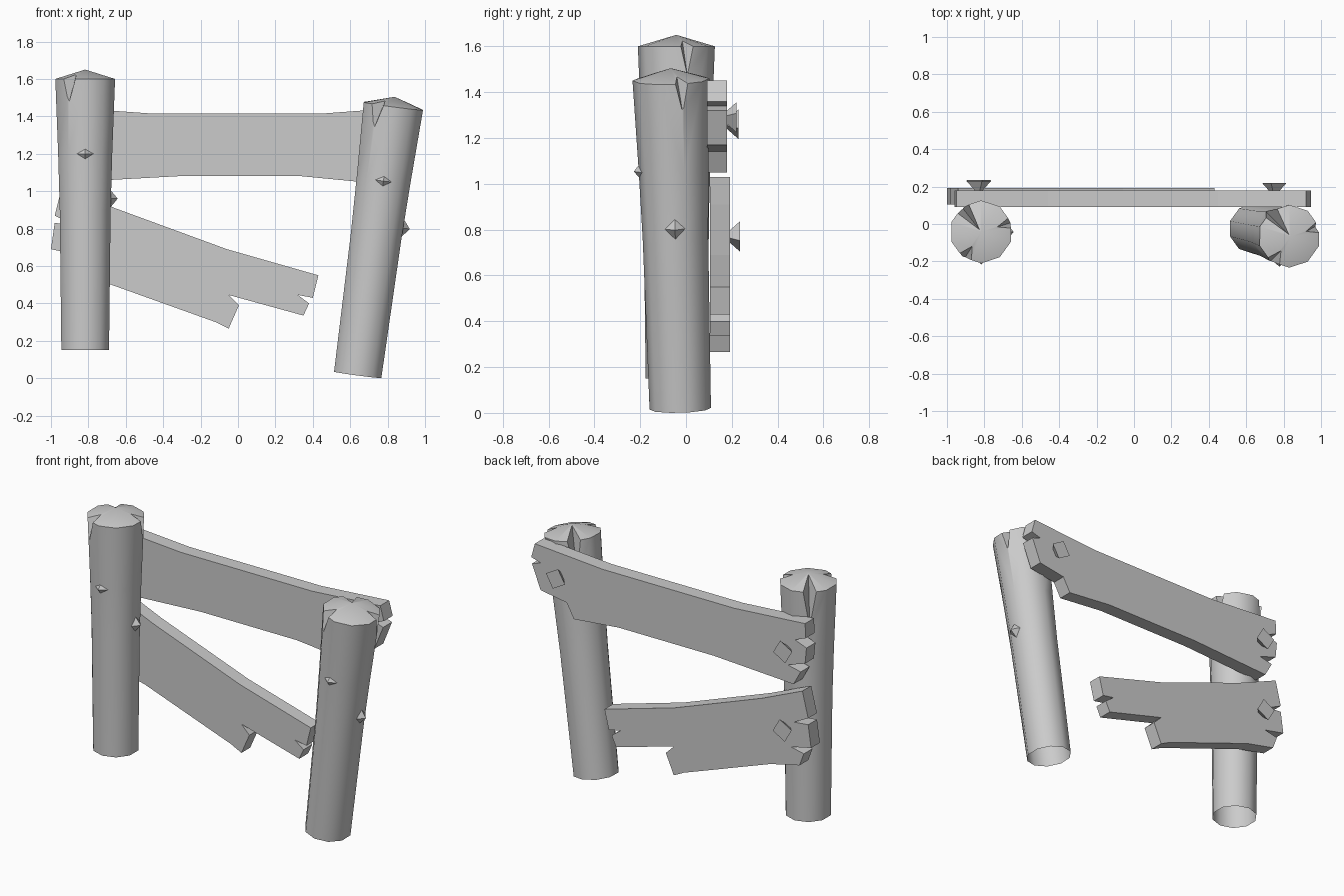
import bpy, bmesh
from math import radians, cos, sin, pi
from mathutils import Vector, Matrix, Euler

if "Cube" in bpy.data.objects:
    bpy.data.objects.remove(bpy.data.objects["Cube"], do_unlink=True)

GREY = (0.6, 0.6, 0.6, 1)
wood = bpy.data.materials.new("plain_grey")
wood.use_nodes = True
wood.diffuse_color = GREY
wood.node_tree.nodes["Principled BSDF"].inputs["Base Color"].default_value = GREY


def make_object(name, bm, matrix=Matrix()):
    bmesh.ops.recalc_face_normals(bm, faces=bm.faces)
    mesh = bpy.data.meshes.new(name)
    bm.to_mesh(mesh)
    bm.free()
    mesh.materials.append(wood)
    obj = bpy.data.objects.new(name, mesh)
    obj.matrix_world = matrix
    bpy.context.collection.objects.link(obj)
    return obj


def select_only(obj):
    bpy.ops.object.select_all(action='DESELECT')
    obj.select_set(True)
    bpy.context.view_layer.objects.active = obj


# Posts: tapered ten-sided trunk with a shallow conical cap
SIDES, TOP, TOP_R, CAP = 10, 1.45, 0.168, 0.05


def polar(r, angle, z):
    return Vector((r * cos(angle), r * sin(angle), z))


def build_trunk():
    bm = bmesh.new()
    rings = []
    for z, r in [(0, 0.134), (0.75, 0.143), (1.05, 0.152), (TOP, TOP_R)]:
        rings.append([bm.verts.new(polar(r, pi / 2 + 2 * pi * i / SIDES, z))
                      for i in range(SIDES)])
    apex = bm.verts.new((0, 0, TOP + CAP))
    for i in range(SIDES):
        j = (i + 1) % SIDES
        for low, high in zip(rings, rings[1:]):
            bm.faces.new((low[i], low[j], high[j], high[i]))
        bm.faces.new((rings[-1][i], rings[-1][j], apex))
    bm.faces.new(rings[0])
    return make_object("left_post", bm)


# Split cutter: angle, half width, inner radius and depth of each V-shaped crack
def build_crack_cutter():
    bm = bmesh.new()
    for degrees, half, inner, depth in [(128, 0.04, 0.015, 0.22),
                                        (17, 0.03, 0.09, 0.12),
                                        (238, 0.04, 0.09, 0.12)]:
        a = radians(degrees)
        p_in = polar(inner, a, TOP + CAP * (1 - inner / TOP_R))
        p_low = polar(0.16, a, TOP - depth)
        mid = (p_in + p_low) / 2
        side = Vector((-sin(a), cos(a), 0)) * half
        rim = polar(0.163, a, TOP)
        corners = [mid + (rim + s * side - mid) * 2.5 for s in (-1, 1)]
        v = [bm.verts.new(p) for p in (p_in, p_low, *corners)]
        for tri in ((0, 1, 2), (0, 3, 1), (0, 2, 3), (1, 3, 2)):
            bm.faces.new([v[k] for k in tri])
    cutter = make_object("crack_cutter", bm)
    cutter.hide_render = True
    return cutter


left_post = build_trunk()
cutter = build_crack_cutter()
mod = left_post.modifiers.new("cracks", 'BOOLEAN')
mod.operation, mod.solver, mod.object = 'DIFFERENCE', 'EXACT', cutter
select_only(left_post)
bpy.ops.object.modifier_apply(modifier=mod.name)
bpy.data.objects.remove(cutter, do_unlink=True)

# Open the underside of the hollow trunk
bm = bmesh.new()
bm.from_mesh(left_post.data)
bmesh.ops.delete(bm, geom=[f for f in bm.faces if f.calc_center_median().z < 0.001],
                 context='FACES')
bm.to_mesh(left_post.data)
bm.free()
select_only(left_post)
bpy.ops.object.shade_smooth_by_angle(angle=radians(40))

left_matrix = Matrix.Translation((-0.817, -0.042, 0.15))
right_matrix = (Matrix.Translation((0.64, -0.025, 0.018))
                @ Euler((0.028, 0.132, 0)).to_matrix().to_4x4())
left_post.matrix_world = left_matrix
right_post = bpy.data.objects.new("right_post", left_post.data)
right_post.matrix_world = right_matrix
bpy.context.collection.objects.link(right_post)


# Small pointed knots on the side and front of each post
def knot(name, matrix, degrees, z):
    bm = bmesh.new()
    bmesh.ops.create_cone(bm, segments=4, radius1=0.055, radius2=0, depth=0.045)
    local = (Matrix.Rotation(radians(degrees), 4, 'Z')
             @ Matrix.Translation((0.151, 0, z))
             @ Matrix.Rotation(pi / 2, 4, 'Y'))
    make_object(name, bm, matrix @ local)


for label, matrix in (("left", left_matrix), ("right", right_matrix)):
    knot(label + "_side_knot", matrix, 0, 0.81)
    knot(label + "_front_knot", matrix, -90, 1.05)


# Planks: broken outlines in x and z, extruded backwards
def plank(name, outline, y_front, y_back):
    bm = bmesh.new()
    face = bm.faces.new([bm.verts.new((x, y_front, z)) for x, z in outline])
    grown = bmesh.ops.extrude_face_region(bm, geom=[face], use_keep_orig=True)
    for v in grown["geom"]:
        if isinstance(v, bmesh.types.BMVert):
            v.co.y = y_back
    make_object(name, bm)


plank("upper_plank", [
    (-0.95, 1.45), (-0.46, 1.415), (0.45, 1.415), (0.92, 1.45),
    (0.945, 1.36), (0.88, 1.34), (0.94, 1.32), (0.88, 1.17),
    (0.7, 1.14), (0.65, 1.05), (0.34, 1.08), (-0.32, 1.08),
    (-0.87, 1.05), (-0.92, 1.14), (-0.83, 1.16), (-0.95, 1.2),
    (-0.96, 1.3), (-0.88, 1.33), (-0.955, 1.36)], 0.092, 0.18)

plank("lower_plank", [
    (-0.94, 1.03), (-0.66, 0.91), (-0.06, 0.69), (0.43, 0.55),
    (0.4, 0.43), (0.32, 0.445), (0.38, 0.4), (0.35, 0.335),
    (-0.05, 0.445), (0.005, 0.39), (-0.05, 0.265), (-0.12, 0.3),
    (-0.72, 0.515), (-0.92, 0.56), (-0.95, 0.64), (-0.86, 0.66),
    (-1.0, 0.69), (-0.98, 0.83), (-0.88, 0.82), (-0.98, 0.87)], 0.105, 0.192)


# Flared square nails on the back of the planks
def nail(name, x, y, z, spin):
    bm = bmesh.new()
    bmesh.ops.create_cone(bm, cap_ends=True, segments=4, radius1=0.022,
                          radius2=0.068, depth=0.05)
    make_object(name, bm, Matrix.Translation((x, y + 0.02, z))
                @ Matrix.Rotation(-pi / 2, 4, 'X')
                @ Matrix.Rotation(radians(spin), 4, 'Z'))


nail("upper_left_nail", -0.83, 0.185, 1.26, 15)
nail("upper_right_nail", 0.75, 0.175, 1.29, -15)
nail("lower_left_nail", -0.83, 0.19, 0.77, 15)
